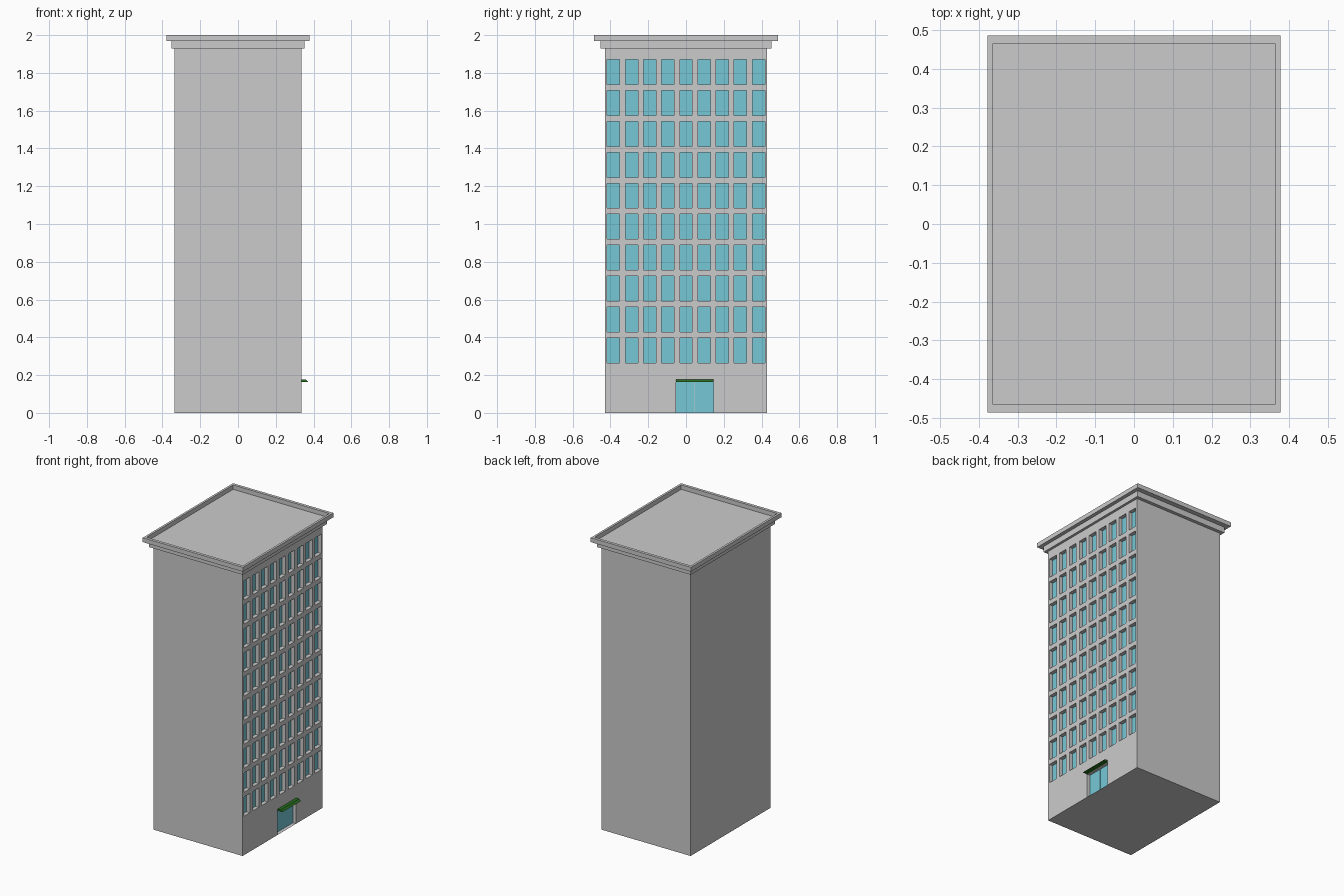
import bpy, bmesh
from mathutils import Vector

if "Cube" in bpy.data.objects:
    bpy.data.objects.remove(bpy.data.objects["Cube"])

W, D, H = 0.336, 0.43, 1.93          # half width, half depth, wall height
RECESS = 0.026


def material(name, rgb):
    m = bpy.data.materials.new(name)
    m.diffuse_color = (*rgb, 1)
    m.use_nodes = True
    m.node_tree.nodes["Principled BSDF"].inputs["Base Color"].default_value = m.diffuse_color
    return m


glass = material("glass", (0.18, 0.58, 0.67))
green = material("canopy_green", (0.02, 0.15, 0.015))


def finish(bm, name, mats=(), fix_normals=True):
    if fix_normals:
        bmesh.ops.recalc_face_normals(bm, faces=bm.faces)
    me = bpy.data.meshes.new(name)
    bm.to_mesh(me)
    bm.free()
    for m in mats:
        me.materials.append(m)
    ob = bpy.data.objects.new(name, me)
    bpy.context.collection.objects.link(ob)
    return ob


def box(name, lo, hi, mat):
    bm = bmesh.new()
    bmesh.ops.create_cube(bm, size=1)
    for v in bm.verts:
        v.co = Vector([lo[i] if v.co[i] < 0 else hi[i] for i in range(3)])
    return finish(bm, name, [mat])


def loft(rings, bm):
    """Stack of rectangles (half x, half y, z) joined by quads."""
    loops = [[bm.verts.new((sx * x, sy * y, z))
              for sx, sy in ((-1, -1), (1, -1), (1, 1), (-1, 1))] for x, y, z in rings]
    for a, b in zip(loops, loops[1:]):
        for i in range(4):
            j = (i + 1) % 4
            bm.faces.new((a[i], a[j], b[j], b[i]))
    return loops


# Tower walls and base
bm = bmesh.new()
loops = loft([(W, D, 0), (W, D, H)], bm)
bm.faces.new(loops[0][::-1])

# Split the right face into window and door cells
win_y = [(-0.384 + 0.096 * i - 0.033, -0.384 + 0.096 * i + 0.033) for i in range(9)]
win_z = [(0.265 + 0.1637 * i, 0.397 + 0.1637 * i) for i in range(10)]
door_y, door_z = (-0.052, 0.146), (0, 0.165)
SPLIT = 0.21


def right_geom(z0, z1):
    fs = [f for f in bm.faces if f.normal.x > 0.9 and z0 < f.calc_center_median().z < z1]
    return fs + list({e for f in fs for e in f.edges}) + list({v for f in fs for v in f.verts})


def cut(axis, value, z0=0, z1=H):
    bm.normal_update()
    no = Vector((0, 1, 0) if axis == 1 else (0, 0, 1))
    bmesh.ops.bisect_plane(bm, geom=right_geom(z0, z1), plane_co=no * value, plane_no=no, dist=1e-6)


for z in [SPLIT, door_z[1]] + [v for r in win_z for v in r]:
    cut(2, z)
for y in [v for c in win_y for v in c]:
    cut(1, y, SPLIT, H)
for y in door_y:
    cut(1, y, 0, SPLIT)
bm.normal_update()


def inside(v, spans):
    return any(a < v < b for a, b in spans)


# Push the windows and doorway in
holes = []
for f in bm.faces:
    c = f.calc_center_median()
    if f.normal.x > 0.9:
        if (inside(c.y, win_y) and inside(c.z, win_z)) or \
           (inside(c.y, [door_y]) and inside(c.z, [door_z])):
            holes.append(f)
caps = bmesh.ops.extrude_discrete_faces(bm, faces=holes)["faces"]
for f in caps:
    bmesh.ops.translate(bm, verts=f.verts, vec=(-RECESS, 0, 0))
    f.material_index = 1 if f.calc_center_median().z > SPLIT else 0
wall = material("wall_grey", (0.8, 0.8, 0.8))
finish(bm, "tower_walls", [wall, glass])

# Stepped cornice with sunken roof
bm = bmesh.new()
loops = loft([(W, D, H), (0.353, 0.453, H), (0.353, 0.453, 1.97), (0.378, 0.486, 1.97),
              (0.378, 0.486, 2.0), (0.363, 0.466, 2.0), (0.363, 0.466, 1.97)], bm)
bm.faces.new(loops[-1])
finish(bm, "cornice_roof", [wall], fix_normals=False)

# Double door leaves
mid = sum(door_y) / 2
back = W - RECESS
for name, a, b in (("door_leaf_left", door_y[0], mid - 0.001),
                   ("door_leaf_right", mid + 0.001, door_y[1])):
    box(name, (back, a, 0.001), (back + 0.003, b, door_z[1]), glass)

# Canopy with sloping front edge
bm = bmesh.new()
profile = [(W, 0.164), (0.372, 0.164), (0.359, 0.176), (W, 0.176)]
ends = [[bm.verts.new((x, y, z)) for x, z in profile] for y in door_y]
for e in ends:
    bm.faces.new(e)
for i in range(4):
    j = (i + 1) % 4
    bm.faces.new((ends[0][i], ends[0][j], ends[1][j], ends[1][i]))
finish(bm, "door_canopy", [green])
